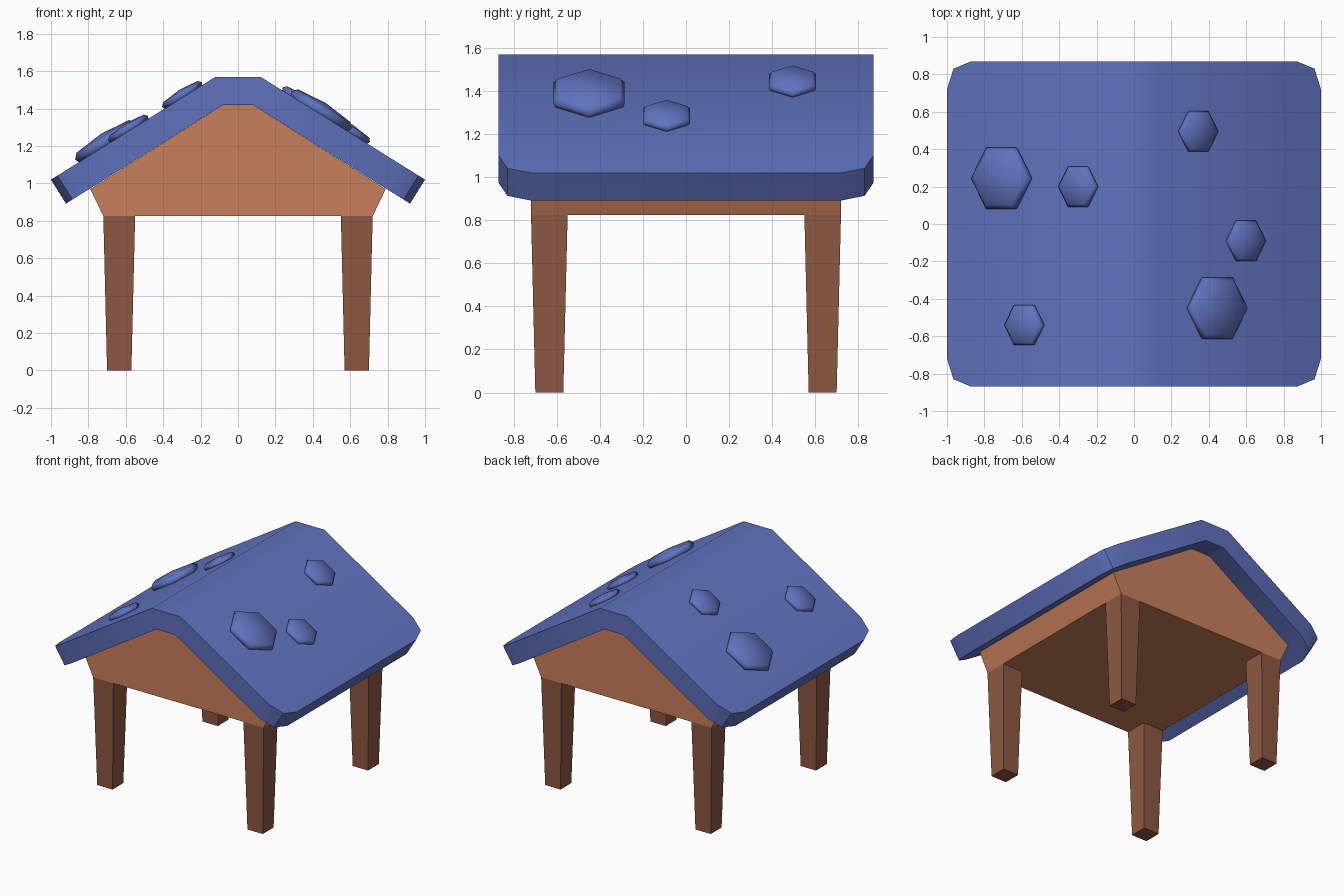
import bpy, bmesh, math
from mathutils import Vector, Matrix

if "Cube" in bpy.data.objects:
    bpy.data.objects.remove(bpy.data.objects["Cube"])


def material(name, rgb):
    m = bpy.data.materials.new(name)
    m.diffuse_color = (*rgb, 1)
    m.use_nodes = True
    m.node_tree.nodes["Principled BSDF"].inputs["Base Color"].default_value = m.diffuse_color
    return m


BLUE = material("roof blue", (0.117, 0.168, 0.515))
TERRACOTTA = material("terracotta", (0.578, 0.216, 0.107))
BROWN = material("leg brown", (0.271, 0.098, 0.054))


def finish(bm, name, mat, smooth=None):
    bmesh.ops.recalc_face_normals(bm, faces=bm.faces)
    me = bpy.data.meshes.new(name)
    bm.to_mesh(me)
    bm.free()
    me.materials.append(mat)
    ob = bpy.data.objects.new(name, me)
    bpy.context.collection.objects.link(ob)
    if smooth:
        me.shade_smooth()
        me.set_sharp_from_angle(angle=math.radians(smooth))
    return ob


def bridge(bm, a, b):
    """Quads between two closed rings of equal length."""
    n = len(a)
    for i in range(n):
        bm.faces.new((a[i], a[(i + 1) % n], b[(i + 1) % n], b[i]))


RIDGE_X, RIDGE_Z, EAVE_X, EAVE_Z = 0.12, 1.57, 1.0, 1.02
SLOPE = (RIDGE_Z - EAVE_Z) / (EAVE_X - RIDGE_X)
TILT = math.atan(SLOPE)


def roof_z(x):
    return RIDGE_Z - max(0, abs(x) - RIDGE_X) * SLOPE


# Roof: bent slab with rounded eave corners
half = [(RIDGE_X, 0.87), (0.87, 0.87), (0.965, 0.83), (1.0, 0.72)]
quarter = half + [(x, -y) for x, y in reversed(half)]
outline = quarter + [(-x, -y) for x, y in quarter]


def under(x):
    s = math.copysign(1, x)
    if abs(x) <= RIDGE_X:
        return s * 0.08, 1.42
    return x - s * 0.08, roof_z(x) - 0.128


bm = bmesh.new()
top = [bm.verts.new((x, y, roof_z(x))) for x, y in outline]
low = [bm.verts.new((under(x)[0], y, under(x)[1])) for x, y in outline]
bridge(bm, top, low)
for ring in (top, low):
    bm.faces.new(ring[:8])
    bm.faces.new(ring[8:])
    bm.faces.new((ring[0], ring[7], ring[8], ring[15]))
finish(bm, "roof", BLUE, 40)

# Body: gabled block under the roof
profile = [(0.72, 0.825), (0.79, 0.97), (0.08, 1.42)]
profile += [(-x, z) for x, z in reversed(profile)]
bm = bmesh.new()
rings = [[bm.verts.new((x, y, z)) for x, z in profile] for y in (-0.72, 0.72)]
bridge(bm, *rings)
for r in rings:
    bm.faces.new(r)
finish(bm, "gable_body", TERRACOTTA)

# Legs: four square posts tapering downwards
for sx, xn in ((-1, "left"), (1, "right")):
    for sy, yn in ((-1, "front"), (1, "back")):
        bm = bmesh.new()
        rings = []
        for z, a, b in ((0, 0.57, 0.70), (0.825, 0.55, 0.72)):
            rings.append([bm.verts.new((sx * x, sy * y, z))
                          for x, y in ((a, a), (b, a), (b, b), (a, b))])
        bridge(bm, *rings)
        for r in rings:
            bm.faces.new(r)
        finish(bm, f"{yn}_{xn}_leg", BROWN)

# Roof bumps: hexagonal domes lying on the slopes (x, y, radius)
bumps = [(-0.71, 0.245, 0.19), (-0.30, 0.20, 0.125), (-0.588, -0.54, 0.125),
         (0.447, -0.45, 0.19), (0.345, 0.495, 0.125), (0.60, -0.09, 0.125)]
layers = [(0.93, -0.05), (1.0, 0.12), (0.87, 0.26)]  # radius, height factors
for i, (x, y, r) in enumerate(bumps):
    s = math.copysign(1, x)
    cx = x - s * 0.065 * r
    frame = Matrix.Translation((cx, y, roof_z(cx))) @ Matrix.Rotation(s * TILT, 4, 'Y')
    bm = bmesh.new()
    rings = []
    for k, h in layers:
        rings.append([bm.verts.new(frame @ Vector((
            r * k * math.cos(a * math.pi / 3), r * k * math.sin(a * math.pi / 3), r * h)))
            for a in range(6)])
    for a, b in zip(rings, rings[1:]):
        bridge(bm, a, b)
    bm.faces.new(rings[0])
    peak = bm.verts.new(frame @ Vector((0, 0, r * 0.35)))
    for a in range(6):
        bm.faces.new((rings[-1][a], rings[-1][(a + 1) % 6], peak))
    finish(bm, f"roof_bump_{i + 1}", BLUE, 80)
